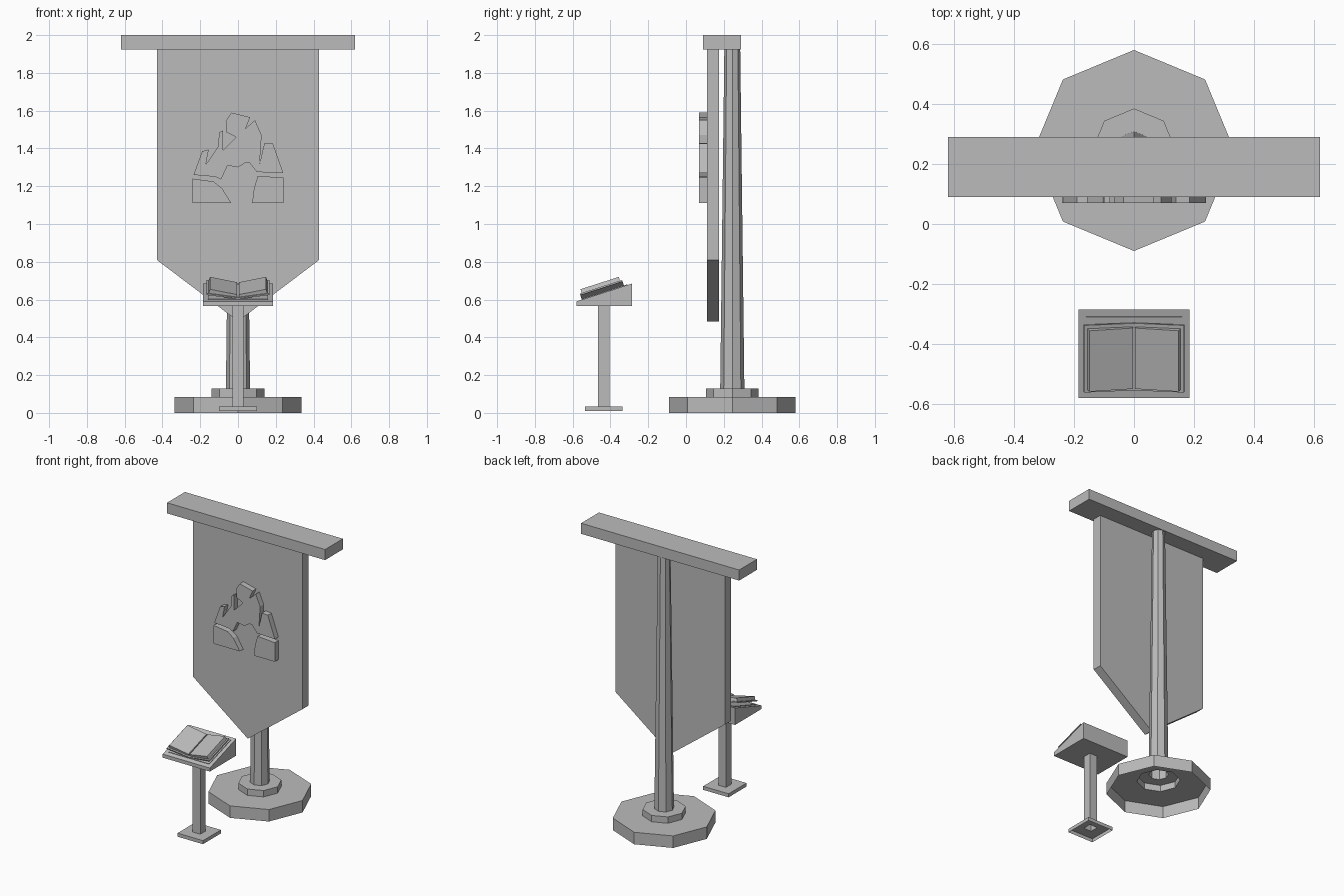
import bpy, bmesh, math
from mathutils import Vector

cube = bpy.data.objects.get("Cube")
if cube:
    bpy.data.objects.remove(cube, do_unlink=True)

grey = bpy.data.materials.new("plain grey")
grey.use_nodes = True
grey.diffuse_color = (0.5, 0.5, 0.5, 1)
grey.node_tree.nodes["Principled BSDF"].inputs["Base Color"].default_value = (0.5, 0.5, 0.5, 1)


def finish(name, bm, recalc=True):
    if recalc:
        bmesh.ops.recalc_face_normals(bm, faces=bm.faces)
    mesh = bpy.data.meshes.new(name)
    bm.to_mesh(mesh)
    bm.free()
    mesh.materials.append(grey)
    obj = bpy.data.objects.new(name, mesh)
    bpy.context.collection.objects.link(obj)
    return obj


def prism(name, points, direction):
    """Closed solid: a 3D outline swept along a direction."""
    bm = bmesh.new()
    face = bm.faces.new([bm.verts.new(p) for p in points])
    swept = bmesh.ops.extrude_face_region(bm, geom=[face], use_keep_orig=True)["geom"]
    moved = [v for v in swept if isinstance(v, bmesh.types.BMVert)]
    bmesh.ops.translate(bm, verts=moved, vec=Vector(direction))
    return finish(name, bm)


def front_plate(name, outline, y0, y1):
    return prism(name, [(x, y0, z) for x, z in outline], (0, y1 - y0, 0))


def stepped_shell(name, profile, sides, turn, y):
    """Stepped stand with an open underside, from (radius, height) pairs."""
    bm = bmesh.new()
    rings = []
    for r, z in profile:
        angles = [turn + math.tau * i / sides for i in range(sides)]
        rings.append([bm.verts.new((r * math.cos(a), y + r * math.sin(a), z)) for a in angles])
    for low, high in zip(rings, rings[1:]):
        for i in range(sides):
            j = (i + 1) % sides
            bm.faces.new((low[i], low[j], high[j], high[i]))
    return finish(name, bm, recalc=False)


# Banner stand: eight-sided stepped base and tapering pole
stepped_shell("banner_stand",
              [(0.335, 0), (0.335, 0.085), (0.14, 0.085), (0.14, 0.13), (0.064, 0.13), (0.042, 1.93)],
              8, 0, 0.245)

# Crossbar and pointed cloth
front_plate("crossbar", [(-0.62, 1.925), (0.62, 1.925), (0.62, 2), (-0.62, 2)], 0.09, 0.29)
front_plate("banner_cloth",
            [(-0.43, 1.926), (-0.43, 0.81), (0, 0.485), (0.43, 0.81), (0.43, 1.926)], 0.11, 0.175)

# Raised cracked rock arch on the cloth
rocks = {
    "emblem_left_rock": [(-0.24, 1.24), (-0.13, 1.225), (-0.085, 1.19), (-0.035, 1.11), (-0.24, 1.11)],
    "emblem_right_rock": [(0.105, 1.255), (0.24, 1.245), (0.24, 1.11), (0.075, 1.11), (0.085, 1.19)],
    "emblem_arch": [
        (-0.235, 1.26), (-0.19, 1.385), (-0.155, 1.395), (-0.17, 1.315), (-0.105, 1.41),
        (-0.1, 1.485), (-0.08, 1.495), (-0.08, 1.39), (-0.01, 1.46), (-0.06, 1.485),
        (-0.065, 1.545), (-0.035, 1.59), (0.065, 1.565), (0.04, 1.505), (0.09, 1.55),
        (0.125, 1.47), (0.12, 1.4), (0.115, 1.32), (0.14, 1.43), (0.185, 1.425),
        (0.24, 1.27), (0.1, 1.275), (0.06, 1.325), (0.04, 1.325), (0, 1.3),
        (-0.055, 1.31), (-0.09, 1.235), (-0.12, 1.25)],
}
for name, outline in rocks.items():
    front_plate(name, outline, 0.07, 0.112)

# Lectern: square foot and post, wedge desk
root2 = math.sqrt(2)
stepped_shell("lectern_post",
              [(0.1 * root2, 0.01), (0.1 * root2, 0.035), (0.03 * root2, 0.035), (0.03 * root2, 0.567)],
              4, math.pi / 4, -0.435)
desk_side = [(-0.58, 0.565), (-0.285, 0.565), (-0.285, 0.685), (-0.58, 0.59)]
prism("lectern_desk", [(-0.185, y, z) for y, z in desk_side], (0.37, 0, 0))

# Open book lying on the slope
along = Vector((0, 0.295, 0.095)).normalized()
up = Vector((0, -along.z, along.y))
corner = Vector((0, -0.58, 0.59))


def on_desk(name, section, start, end):
    points = [corner + Vector((x, 0, 0)) + up * h + along * start for x, h in section]
    return prism(name, points, along * (end - start))


on_desk("book_rest", [(-0.16, 0), (0.16, 0), (0.16, 0.004), (-0.16, 0.004)], 0.03, 0.285)
for side, s in (("left", 1), ("right", -1)):
    on_desk(side + "_cover",
            [(0, 0.004), (0.168 * s, 0.026), (0.166 * s, 0.034), (0, 0.011)], 0.03, 0.265)
    on_desk(side + "_pages",
            [(0.004 * s, 0.011), (0.156 * s, 0.032), (0.148 * s, 0.055), (0.004 * s, 0.025)], 0.04, 0.253)
